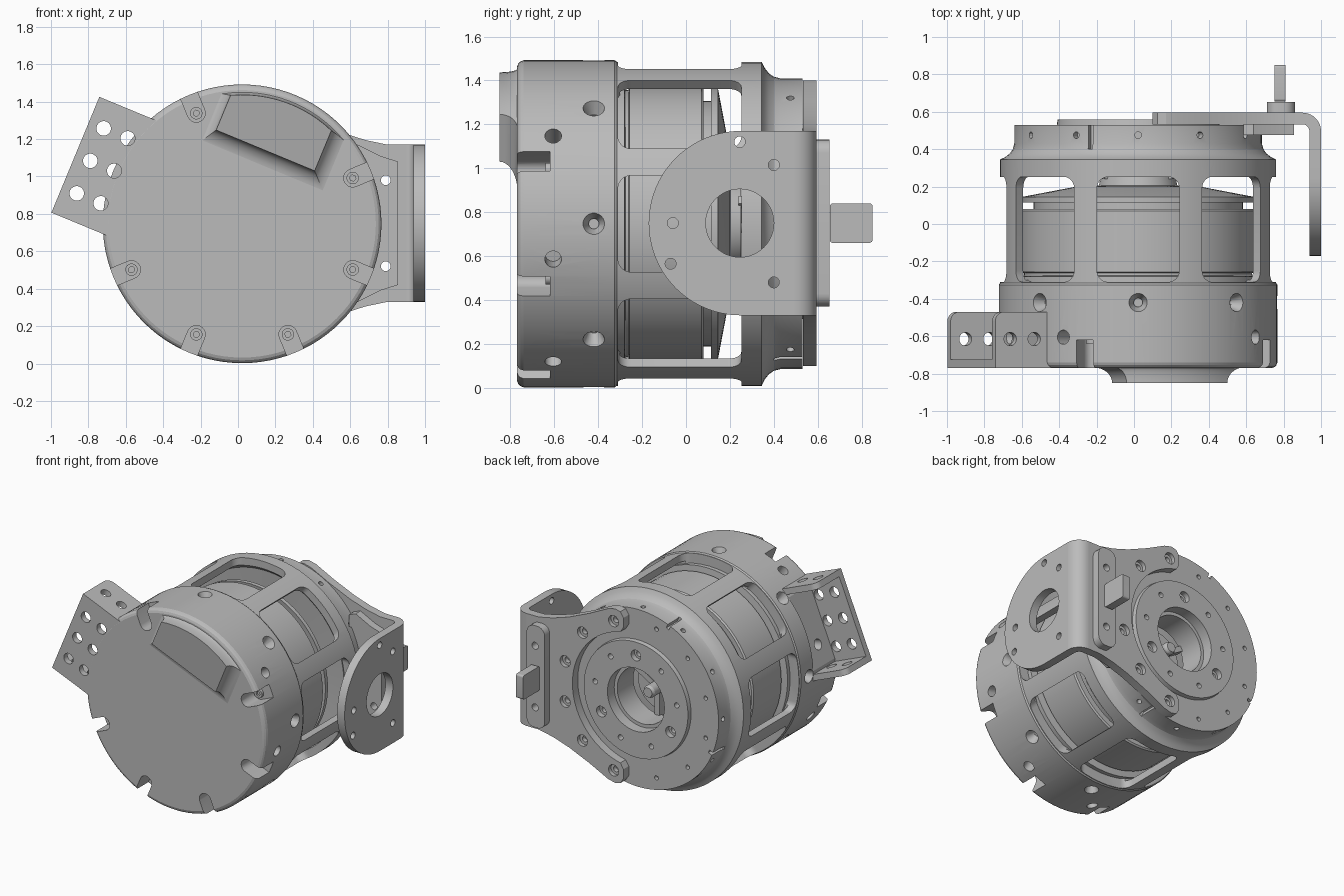
import bpy, bmesh
from math import sin, cos, pi, radians, sqrt
from mathutils import Vector as V

if "Cube" in bpy.data.objects:
    bpy.data.objects.remove(bpy.data.objects["Cube"])

C = V((0.022, 0, 0.747))          # centre of the drum, axis along y
X, Y, Z = V((1, 0, 0)), V((0, 1, 0)), V((0, 0, 1))


def material(name, g):
    m = bpy.data.materials.new(name)
    m.use_nodes = True
    m.diffuse_color = (g, g, g, 1)
    m.node_tree.nodes["Principled BSDF"].inputs["Base Color"].default_value = (g, g, g, 1)
    return m


GREY = material("machined grey", 0.5)
DARK = material("recess grey", 0.4)


def radial(deg):
    a = radians(deg)
    return V((cos(a), 0, sin(a))), V((-sin(a), 0, cos(a)))


def arc(cx, cy, r, a0, a1, n=10):
    return [(cx + r * cos(radians(a0 + (a1 - a0) * i / n)),
             cy + r * sin(radians(a0 + (a1 - a0) * i / n))) for i in range(n + 1)]


def rounded(x0, x1, y0, y1, r):
    return (arc(x1 - r, y1 - r, r, 0, 90, 6) + arc(x0 + r, y1 - r, r, 90, 180, 6)
            + arc(x0 + r, y0 + r, r, 180, 270, 6) + arc(x1 - r, y0 + r, r, 270, 360, 6))


def prism(bm, pts, o, u, v, w, flare=1):
    lo = [bm.verts.new(o + u * p + v * q) for p, q in pts]
    hi = [bm.verts.new(o + (u * p + v * q) * flare + w) for p, q in pts]
    n = len(pts)
    faces = [bm.faces.new(lo), bm.faces.new(hi)]
    faces += [bm.faces.new((lo[i], lo[(i + 1) % n], hi[(i + 1) % n], hi[i])) for i in range(n)]
    bmesh.ops.recalc_face_normals(bm, faces=faces)
    return bm


def drill(bm, start, direction, r, length, n=20, flare=1):
    d = direction.normalized()
    u = d.orthogonal().normalized()
    circle = [(r * cos(2 * pi * i / n), r * sin(2 * pi * i / n)) for i in range(n)]
    return prism(bm, circle, start, u, d.cross(u), d * length, flare)


def lathe(profile, n=96):
    bm = bmesh.new()
    rings = []
    for k in range(n):
        d = radial(360 * k / n)[0]
        rings.append([bm.verts.new(C + d * r + Y * y) for r, y in profile])
    m = len(profile)
    for k in range(n):
        a, b = rings[k], rings[(k + 1) % n]
        for i in range(m):
            j = (i + 1) % m
            if profile[i][0] or profile[j][0]:
                bm.faces.new((a[i], a[j], b[j], b[i]))
    bmesh.ops.remove_doubles(bm, verts=bm.verts, dist=1e-5)
    bmesh.ops.recalc_face_normals(bm, faces=bm.faces)
    return bm


def add(name, bm, cut=None, mat=GREY):
    mesh = bpy.data.meshes.new(name)
    bm.to_mesh(mesh)
    obj = bpy.data.objects.new(name, mesh)
    bpy.context.collection.objects.link(obj)
    if cut:
        tool = add("cutter", cut)
        mod = obj.modifiers.new("cut", "BOOLEAN")
        mod.operation, mod.solver, mod.use_self, mod.object = "DIFFERENCE", "EXACT", True, tool
        deps = bpy.context.evaluated_depsgraph_get()
        mesh = bpy.data.meshes.new_from_object(obj.evaluated_get(deps))
        obj.modifiers.clear()
        obj.data = mesh
        bpy.data.objects.remove(tool)
    mesh.materials.clear()
    mesh.materials.append(mat)
    mesh.shade_smooth()
    mesh.set_sharp_from_angle(angle=radians(19))
    return obj


# Drum housing: closed front cap, windowed cage and stepped back ring
shell = [(0, -.77), (.715, -.77), (.73, -.764), (.739, -.755), (.745, -.74), (.745, -.325),
         (.738, -.315), (.738, .345), (.71, .358), (.685, .378), (.67, .40), (.662, .43),
         (.662, .53), (.48, .53), (.48, .29), (.66, .275), (.685, .25), (.685, -.3), (0, -.3)]
out, up = radial(157.5)
up = -up
holes = [(p, q) for p in (.74, .879) for q in (-.188, 0, .188)]
cut = bmesh.new()
for k in range(8):
    d, t = radial(45 * k)
    prism(cut, rounded(-.22, .22, -.31, .252, .06), C + d * .55, t, Y, d * .4)      # window
    drill(cut, C + d * .68 - Y * .42, d, .024, .08, 20, 2.3)                        # countersink
    drill(cut, C + d * .50 - Y * .42, d, .022, .2)
    d, t = radial(45 * k + 32.5)
    if k != 1:
        drill(cut, C + d * .62 - Y * .605, d, .038, .2)
    if k not in (1, 3):                                                             # rim notch
        d, t = radial(45 * k + 22.5)
        slot = arc(.64, 0, .048, 90, 270) + [(.85, -.048), (.85, .048)]
        prism(cut, slot, C - Y * .85, d, t, Y * .23)
        screw = drill(bmesh.new(), C + d * .64 - Y * .64, Y, .033, .03)
        add("rim_screw", screw, drill(bmesh.new(), C + d * .64 - Y * .66, Y, .017, .035, 6))
for k in range(12):
    d, t = radial(30 * k)
    drill(cut, C + d * .62 + Y * .475, d, .018, .1, 12)
    drill(cut, C + radial(30 * k + 15)[0] * .575 + Y * .5, Y, .016, .1, 12)
for a in (112.5, 202.5, 292.5):
    d, t = radial(a)
    prism(cut, [(-.012, .40), (.012, .40), (.012, .6), (-.012, .6)], C + d * .63, t, Y, d * .1)
# Flat seat behind the channel bracket, with clearance for its inner holes
prism(cut, [(.695, -.285), (.8, -.285), (.8, .285), (.695, .285)], C - Y * .73, out, up, Y * .26)
for p, q in holes[:3]:
    drill(cut, C + out * p + up * q - Y * .85, Y, .039, .2)
add("housing", lathe(shell), cut)

# Raised pad on the front with a concave flared foot
bm = bmesh.new()
d, t = radial(67.5)
layers = []
for e, y in arc(.11, -.85, .11, 180, 90, 8):
    y = -.85 + (y + .85) * .76
    u0, u1, R = -.32 - e * .6, .25 + e, .69 + .17 * e
    edge = [(u0, .41 - e), (u1, .41 - e)]
    for i in range(13):
        u = u1 + (u0 - u1) * i / 12
        edge.append((u, sqrt(R * R - u * u)))
    layers.append([bm.verts.new(C - t * u + d * v + Y * y) for u, v in edge])
for a, b in zip(layers, layers[1:]):
    for i in range(len(a)):
        j = (i + 1) % len(a)
        bm.faces.new((a[i], a[j], b[j], b[i]))
bm.faces.new(layers[0])
bm.faces.new(layers[-1])
bmesh.ops.recalc_face_normals(bm, faces=bm.faces)
pad = add("front_pad", bm)
pad.data.materials.append(DARK)
for f in pad.data.polygons:
    if f.center.y < -.849:
        f.material_index = 1

# Motor inside the cage: can, sloped dish, hub and shaft
add("motor_can", lathe([(0, -.31), (.665, -.31), (.665, -.28), (.61, -.275), (.61, -.262),
                        (.63, -.257), (.63, .07), (.62, .08), (0, .08)], 64))
add("motor_dish", lathe([(.10, .07), (.56, .07), (.56, .125), (.62, .115), (.62, .145),
                         (.33, .20), (.21, .205), (.20, .25), (.10, .25)], 64))
add("motor_shaft", lathe([(0, .05), (.045, .05), (.045, .40), (.035, .42), (0, .42)], 32))
bm = bmesh.new()
for k in range(3):
    d, t = radial(120 * k + 30)
    prism(bm, [(.04, -.02), (.22, -.02), (.22, .02), (.04, .02)], C + Y * .24, d, t, Y * .07)
add("hub_spokes", bm)

# Output disc on the back
cut = bmesh.new()
for k in range(3):
    d = radial(120 * k + 90)[0]
    drill(cut, C + d * .33 + Y * .52, Y, .04, .1)
    drill(cut, C + d * .33 + Y * .42, Y, .022, .15)
    for s in (-38, 38):
        drill(cut, C + radial(120 * k + 90 + s)[0] * .34 + Y * .5, Y, .02, .1, 12)
add("output_disc", lathe([(.21, .29), (.482, .29), (.482, .53), (.435, .53), (.43, .56),
                          (.235, .56), (.235, .48), (.21, .48)]), cut)

# Angled channel bracket on the model's right
cut = bmesh.new()
for p, q in holes:
    drill(cut, C + out * p + up * q - Y * .85, Y, .039, .2)
plate = [(.58, -.335), (.965, -.335), (.965, .335), (.58, .335)]
add("channel_plate", prism(bmesh.new(), plate, C - Y * .7695, out, up, Y * .045), cut)
for s in (-1, 1):
    cut = bmesh.new()
    for p in (.74, .879):
        drill(cut, C + out * p + up * s * .2 - Y * .615, up * s, .036, .2)
    side = [(.55, -.768), (.965, -.768)] + arc(.915, -.52, .05, 0, 90, 6) + [(.55, -.47)]
    add("channel_flange", prism(bmesh.new(), side, C + up * s * .335, out, Y, up * -s * .045), cut)


def mirrored(half):
    return half + [(x, -z) for x, z in reversed(half)]


# Bent mounting bracket on the model's left: back plate, bend and lug
M = V((0, 0, .75))
cut, pin_cut = bmesh.new(), bmesh.new()
for s in (-1, 1):
    for bm in (cut, pin_cut):
        drill(bm, M + X * .79 + Z * .23 * s + Y * .4, Y, .026, .3)
    for a in (15, 44, 74):
        p = C + radial(s * a)[0] * .58
        drill(cut, p + Y * .565, Y, .042, .1)
        drill(cut, p + Y * .5, Y, .022, .1)
half = arc(.022, 0, .5, 0, 78, 20)[1:] + [(.10, .53), (.10, .60), (.125, .64), (.17, .65), (.23, .635),
                                          (.38, .56), (.55, .487), (.68, .445), (.80, .42), (.90, .42)]
add("bracket_back_plate", prism(bmesh.new(), mirrored(half), M + Y * .532, X, Z, Y * .063), cut)
half = [(.585, .40), (.64, .42), (.76, .36), (.855, .33)]
add("bracket_spacer", prism(bmesh.new(), mirrored(half), M + Y * .475, X, Z, Y * .057), pin_cut.copy())
bend = arc(.9, .495, .1, 0, 90) + arc(.9, .495, .038, 90, 0)
add("bracket_bend", prism(bmesh.new(), bend, Z * .33, X, Y, Z * .84))
cut = drill(bmesh.new(), V((.8, .245, .75)), X, .155, .4, 48)
for y, z in ((.245, 1.12), (-.06, .75), (-.07, .565), (.4, 1.015), (.4, .48)):
    drill(cut, V((.8, y, z)), X, .025, .4)
lug = arc(.25, .75, .42, 90, 270, 40) + [(.495, .33), (.495, 1.17)]
add("bracket_lug", prism(bmesh.new(), lug, X * .938, Y, Z, X * .062), cut)

# Rounded pad and rectangular peg behind the bracket
add("peg_base", prism(bmesh.new(), rounded(.71, .86, .37, 1.13, .06), Y * .59, X, Z, Y * .063), pin_cut)
add("peg", prism(bmesh.new(), rounded(.655, .85, .66, .84, .015), X * .75, Y, Z, X * .06))
